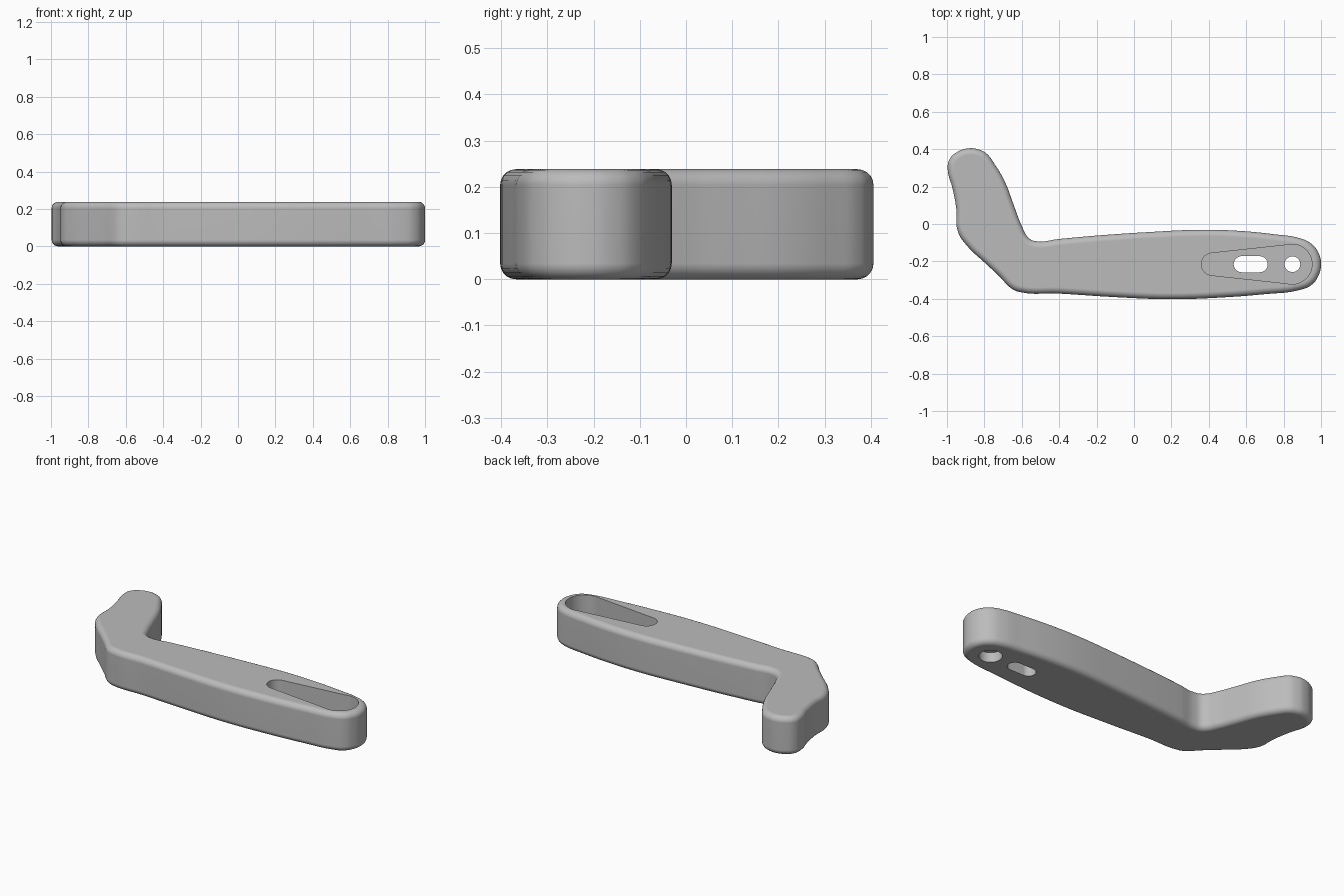
import bpy, bmesh
from math import cos, sin, radians

HEIGHT, ROUND, AXIS_Y = 0.238, 0.034, -0.215

cube = bpy.data.objects.get("Cube")
if cube:
    bpy.data.objects.remove(cube, do_unlink=True)

grey = bpy.data.materials.new("satin_grey")
grey.use_nodes = True
grey.diffuse_color = (0.5, 0.5, 0.5, 1)
grey.node_tree.nodes["Principled BSDF"].inputs["Base Color"].default_value = grey.diffuse_color


def add_object(name, data):
    ob = bpy.data.objects.new(name, data)
    bpy.context.scene.collection.objects.link(ob)
    return ob


def evaluated_mesh(ob):
    deps = bpy.context.evaluated_depsgraph_get()
    deps.update()
    return bpy.data.meshes.new_from_object(ob.evaluated_get(deps))


def smooth_outline(points, steps=5):
    """Closed smooth loop through the points."""
    curve = bpy.data.curves.new("outline", "CURVE")
    curve.dimensions = "3D"
    spline = curve.splines.new("BEZIER")
    spline.bezier_points.add(len(points) - 1)
    spline.use_cyclic_u = True
    spline.resolution_u = steps
    for bp, (x, y) in zip(spline.bezier_points, points):
        bp.co = (x, y, 0)
        bp.handle_left_type = bp.handle_right_type = "AUTO"
    ob = add_object("outline", curve)
    loop = [(v.co.x, v.co.y) for v in evaluated_mesh(ob).vertices]
    bpy.data.objects.remove(ob)
    return loop


def prism(name, loop, z0, z1, rounding=0):
    """Extrude a closed loop, optionally rounding both rims."""
    bm = bmesh.new()
    base = bm.faces.new([bm.verts.new((x, y, z0)) for x, y in loop])
    top = bmesh.ops.extrude_face_region(bm, geom=[base], use_keep_orig=True)
    for v in top["geom"]:
        if isinstance(v, bmesh.types.BMVert):
            v.co.z = z1
    bmesh.ops.remove_doubles(bm, verts=bm.verts[:], dist=0.0005)
    bmesh.ops.recalc_face_normals(bm, faces=bm.faces[:])
    if rounding:
        rims = [e for e in bm.edges if abs(e.verts[0].co.z - e.verts[1].co.z) < 1e-4]
        bmesh.ops.bevel(bm, geom=rims, offset=rounding, segments=5, profile=0.5,
                        affect="EDGES", clamp_overlap=False)
    mesh = bpy.data.meshes.new(name)
    bm.to_mesh(mesh)
    bm.free()
    mesh.materials.append(grey)
    return add_object(name, mesh)


def capsule(x0, r0, x1, r1, sweep=90, steps=20):
    """Loop with two round ends lying on the lever's hole axis."""
    loop = []
    for x, r, mid, half in ((x0, r0, 180, 90), (x1, r1, 0, sweep)):
        for i in range(steps + 1):
            a = radians(mid - half + 2 * half * i / steps)
            loop.append((x + r * cos(a), AXIS_Y + r * sin(a)))
    return loop


# Lever: hooked end, front edge, round tip, back edge
hook_outer = [(-.88, .405), (-.945, .385), (-.987, .345), (-.996, .29), (-.97, .19),
              (-.95, .08), (-.942, -.04), (-.89, -.12), (-.80, -.205), (-.72, -.28)]
front_edge = [(-.655, -.345), (-.615, -.363), (-.4, -.372), (-.1, -.391), (.2, -.402),
              (.5, -.391), (.7, -.375), (.885, -.353)]
round_tip = [(.95, -.325), (.987, -.275), (1, -.215), (.987, -.155), (.95, -.107)]
back_edge = [(.89, -.077), (.75, -.055), (.55, -.036), (.35, -.031), (.1, -.042),
             (-.2, -.062), (-.4, -.08), (-.525, -.092), (-.563, -.075)]
hook_inner = [(-.60, -.01), (-.645, .107), (-.69, .225), (-.745, .32), (-.79, .378), (-.83, .398)]
lever = prism("lever", smooth_outline(hook_outer + front_edge + round_tip + back_edge + hook_inner),
              0, HEIGHT, ROUND)

# Tapered pocket, slot, pin hole and counterbore under the pin hole
cutters = [
    prism("pocket_cutter", capsule(.42, .06, .845, .107, 106), .1, .4),
    prism("slot_cutter", capsule(.576, .043, .672, .043), -.1, .2),
    prism("pin_hole_cutter", capsule(.847, .042, .847, .042), -.1, .2),
    prism("counterbore_cutter", capsule(.847, .065, .847, .065), -.1, .06),
]
for cutter in cutters:
    cutter.hide_render = True
    mod = lever.modifiers.new(cutter.name, "BOOLEAN")
    mod.operation = "DIFFERENCE"
    mod.solver = "EXACT"
    mod.object = cutter

# Keep the cut result and drop the cutters
result = evaluated_mesh(lever)
lever.modifiers.clear()
lever.data = result
for cutter in cutters:
    bpy.data.objects.remove(cutter, do_unlink=True)

# Smooth shading with crisp pocket edges
bpy.ops.object.select_all(action="DESELECT")
bpy.context.view_layer.objects.active = lever
lever.select_set(True)
bpy.ops.object.shade_smooth_by_angle(angle=radians(35))
lever.modifiers.new("even_shading", "WEIGHTED_NORMAL").keep_sharp = True
